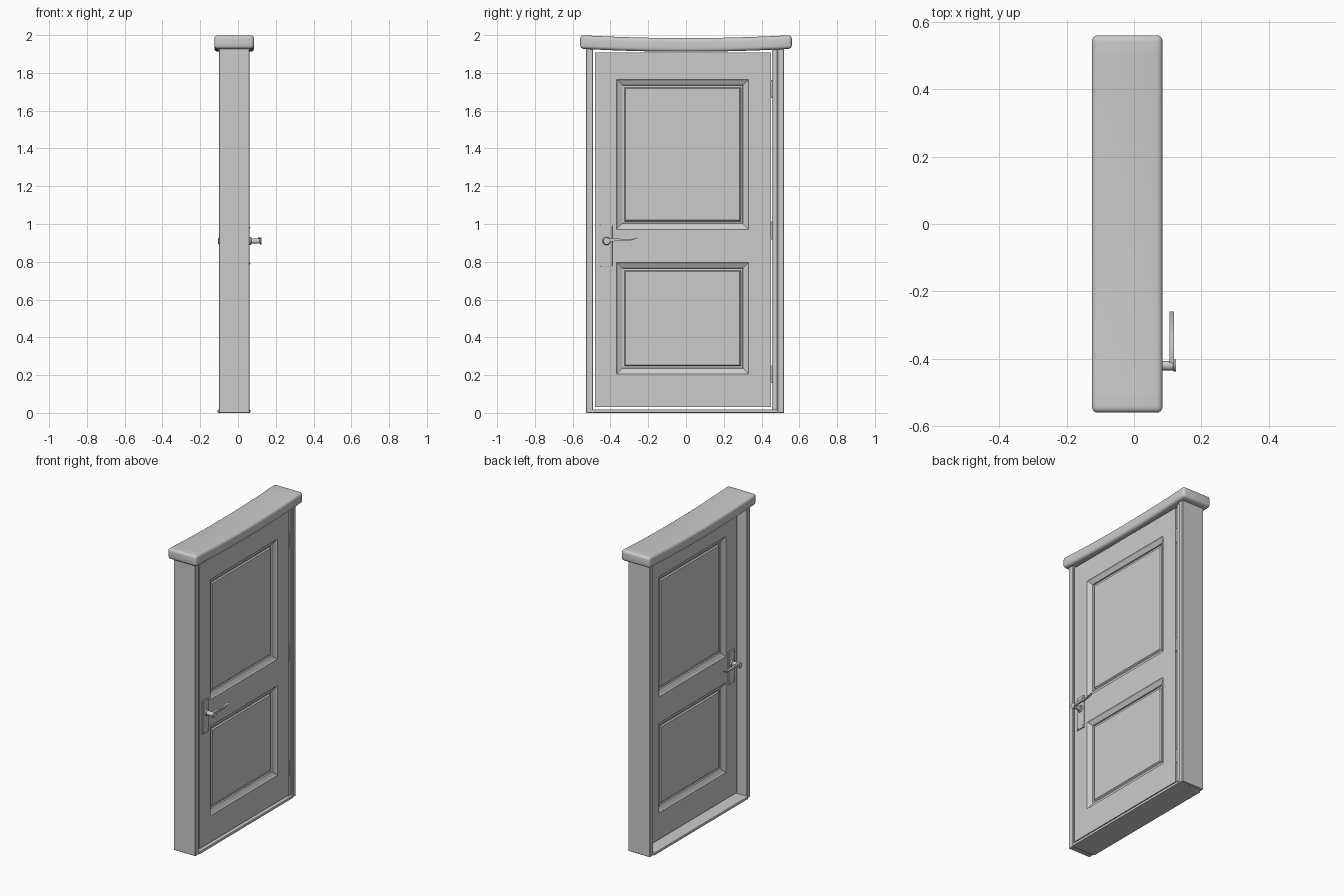
import bpy, bmesh, math
from mathutils import Matrix, Vector

if "Cube" in bpy.data.objects:
    bpy.data.objects.remove(bpy.data.objects["Cube"])

DOOR_X, HALF = 0.01, 0.045          # door centre plane and half thickness
HY, HZ = -0.42, 0.91                # handle axis


def finish(name, bm, loc=(0, 0, 0), bevel=0, segs=2, mirror=False, smooth=False):
    bmesh.ops.recalc_face_normals(bm, faces=bm.faces)
    me = bpy.data.meshes.new(name)
    bm.to_mesh(me)
    bm.free()
    ob = bpy.data.objects.new(name, me)
    ob.location = loc
    bpy.context.collection.objects.link(ob)
    if smooth:
        bpy.ops.object.select_all(action='DESELECT')
        ob.select_set(True)
        bpy.context.view_layer.objects.active = ob
        bpy.ops.object.shade_smooth_by_angle(angle=math.radians(35))
    if bevel:
        m = ob.modifiers.new("Bevel", 'BEVEL')
        m.width, m.segments = bevel, segs
        m.limit_method = 'ANGLE'
    if mirror:
        ob.modifiers.new("Mirror", 'MIRROR')
    return ob


def box(name, x, y, z, **kw):
    bm = bmesh.new()
    bmesh.ops.create_cube(bm, size=1)
    size = Vector((x[1] - x[0], y[1] - y[0], z[1] - z[0]))
    bmesh.ops.scale(bm, vec=size, verts=bm.verts)
    mid = Vector((sum(x) / 2, sum(y) / 2, sum(z) / 2))
    loc = kw.pop("loc", (0, 0, 0))
    bmesh.ops.translate(bm, vec=mid, verts=bm.verts)
    return finish(name, bm, loc=loc, **kw)


def lathe_x(name, profile, y, z, segs=24, **kw):
    """Spin (x, radius) points round an axis parallel to X."""
    bm = bmesh.new()
    vs = [bm.verts.new((x, y + r, z)) for x, r in profile]
    es = [bm.edges.new(p) for p in zip(vs, vs[1:])]
    bmesh.ops.spin(bm, geom=vs + es, cent=(0, y, z), axis=(1, 0, 0),
                   angle=2 * math.pi, steps=segs)
    bmesh.ops.remove_doubles(bm, verts=bm.verts, dist=1e-5)
    return finish(name, bm, smooth=True, **kw)


# Frame: jambs, hinge strip and threshold
box("jamb_left", (-0.10, 0.06), (-0.53, -0.493), (0, 1.945), bevel=0.003, segs=1)
box("jamb_right", (-0.10, 0.06), (0.483, 0.52), (0, 1.945), bevel=0.003, segs=1)
box("hinge_strip", (-0.035, 0.05), (0.455, 0.485), (0.015, 1.925))
box("threshold", (-0.108, 0.065), (-0.495, 0.485), (0, 0.018), bevel=0.004)

# Sagging rounded lintel
bm = bmesh.new()
bmesh.ops.create_cube(bm, size=1)
bmesh.ops.scale(bm, vec=(0.21, 1.12, 0.072), verts=bm.verts)
bmesh.ops.bevel(bm, geom=bm.edges[:], offset=0.018, segments=4, profile=0.5,
                affect='EDGES')
for i in range(-9, 10):
    bmesh.ops.bisect_plane(bm, geom=bm.verts[:] + bm.edges[:] + bm.faces[:],
                           plane_co=(0, i * 0.055, 0), plane_no=(0, 1, 0))
for v in bm.verts:
    v.co.z += 0.016 * (v.co.y / 0.56) ** 2
finish("lintel", bm, loc=(-0.02, 0, 1.948), smooth=True)

# Door leaf: grid of the front face, moulded panels, mirrored to the back
ys = [-0.482, -0.367, 0.332, 0.45]
zs = [0.03, 0.205, 0.797, 0.972, 1.765, 1.907]
bm = bmesh.new()
g = [[bm.verts.new((HALF, y, z)) for z in zs] for y in ys]
panels = []
for i in range(len(ys) - 1):
    for j in range(len(zs) - 1):
        f = bm.faces.new((g[i][j], g[i + 1][j], g[i + 1][j + 1], g[i][j + 1]))
        if i == 1 and j in (1, 3):
            panels.append(f)
bm.normal_update()
rim = [e for e in bm.edges if e.is_boundary]
for f in panels:
    for width, depth in ((0.006, -0.006), (0.024, -0.012), (0.002, -0.008),
                         (0.010, 0.0), (0.006, 0.008)):
        bmesh.ops.inset_individual(bm, faces=[f], thickness=width, depth=depth,
                                   use_even_offset=True)
side = bmesh.ops.extrude_edge_only(bm, edges=rim)["geom"]
for v in side:
    if isinstance(v, bmesh.types.BMVert):
        v.co.x = 0
leaf = finish("door_leaf", bm, loc=(DOOR_X, 0, 0), mirror=True)

# Hinges
for n, z in enumerate((0.205, 0.965, 1.715)):
    bm = bmesh.new()
    for dz, r, h in ((0, 0.006, 0.084), (0.044, 0.004, 0.006), (-0.044, 0.004, 0.006)):
        bmesh.ops.create_cone(bm, cap_ends=True, segments=16, radius1=r, radius2=r,
                              depth=h, matrix=Matrix.Translation((0, 0, dz)))
    finish(f"hinge_{n + 1}", bm, loc=(0.053, 0.453, z), smooth=True)

# Handle set, mirrored to both faces of the door
both = dict(loc=(DOOR_X, 0, 0), mirror=True)
box("handle_plate", (HALF - 0.004, HALF + 0.007), (-0.455, -0.39), (0.775, 0.995),
    bevel=0.003, **both)
for n, (y, z) in enumerate(((-0.442, 0.79), (-0.403, 0.79), (-0.442, 0.98), (-0.403, 0.98))):
    lathe_x(f"plate_screw_{n + 1}",
            [(HALF, 0.005), (HALF + 0.0085, 0.005), (HALF + 0.01, 0.0)],
            y, z, segs=12, **both)
lathe_x("handle_spindle",
        [(HALF, 0.022), (0.055, 0.022), (0.06, 0.019), (0.062, 0.014), (0.088, 0.014),
         (0.105, 0.014), (0.108, 0.018), (0.114, 0.018), (0.115, 0.014), (0.113, 0.0)],
        HY, HZ, **both)

# Wavy tapering lever
bm = bmesh.new()
path = [(-0.42, 0.912, 0.009), (-0.40, 0.915, 0.009), (-0.38, 0.917, 0.008),
        (-0.36, 0.917, 0.007), (-0.34, 0.915, 0.006), (-0.32, 0.914, 0.005),
        (-0.30, 0.915, 0.004), (-0.28, 0.919, 0.003), (-0.26, 0.926, 0.0015)]
loop = [(y, z + h) for y, z, h in path] + [(y, z - h) for y, z, h in reversed(path)]
face = bm.faces.new([bm.verts.new((0.095, y, z)) for y, z in loop])
ext = bmesh.ops.extrude_face_region(bm, geom=[face])["geom"]
bmesh.ops.translate(bm, vec=(0.013, 0, 0),
                    verts=[v for v in ext if isinstance(v, bmesh.types.BMVert)])
finish("handle_lever", bm, smooth=True, **both)
